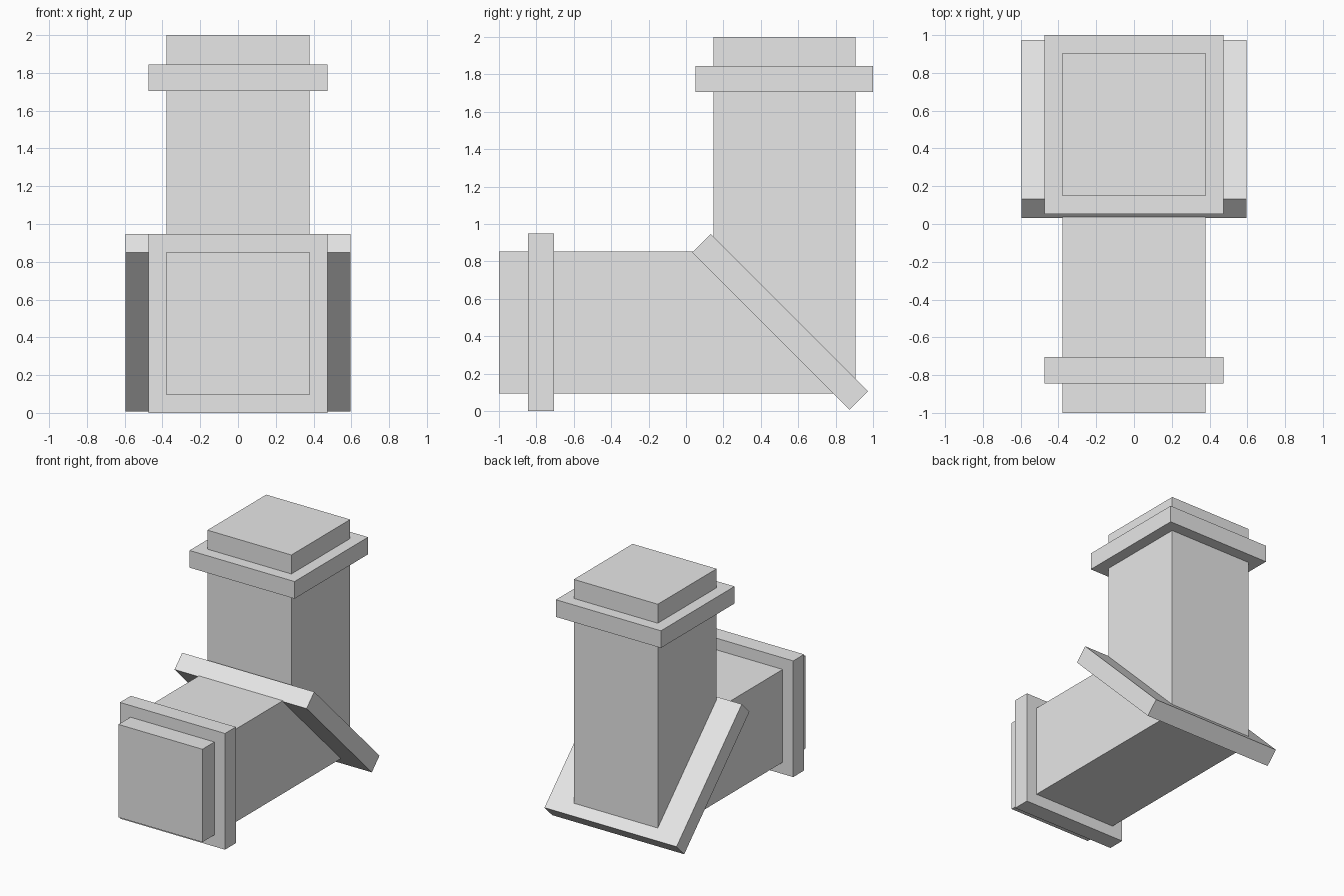
import bpy, bmesh
from mathutils import Matrix, Vector
from math import radians

if "Cube" in bpy.data.objects:
    bpy.data.objects.remove(bpy.data.objects["Cube"])

metal = bpy.data.materials.new("light grey metal")
metal.diffuse_color = (0.8, 0.8, 0.8, 1)
metal.use_nodes = True
metal.node_tree.nodes["Principled BSDF"].inputs["Base Color"].default_value = metal.diffuse_color

R = 0.379            # half width of the square duct
C = 0.474            # half width of the collars
CY, CZ = 0.526, 0.474    # centre lines of the upright and level ducts
PLATE = Vector((0, 0.503, 0.477))   # centre of the diagonal flange
MITRE = Vector((0, 1, 1)).normalized()


def box(name, lo, hi, rot=None, keep=0):
    """Box from lo to hi; keep = +1/-1 cuts it at the mitre plane."""
    lo, hi = Vector(lo), Vector(hi)
    bm = bmesh.new()
    bmesh.ops.create_cube(bm, size=1)
    m = Matrix.Translation((lo + hi) / 2)
    if rot:
        m = m @ rot
    bmesh.ops.transform(bm, matrix=m @ Matrix.Diagonal((*(hi - lo), 1)), verts=bm.verts)
    if keep:
        geom = bm.verts[:] + bm.edges[:] + bm.faces[:]
        cut = bmesh.ops.bisect_plane(bm, geom=geom, plane_co=PLATE, plane_no=MITRE,
                                     clear_outer=keep < 0, clear_inner=keep > 0)
        edges = [e for e in cut["geom_cut"] if isinstance(e, bmesh.types.BMEdge)]
        bmesh.ops.contextual_create(bm, geom=edges)
    bmesh.ops.recalc_face_normals(bm, faces=bm.faces)
    me = bpy.data.meshes.new(name)
    bm.to_mesh(me)
    bm.free()
    me.materials.append(metal)
    ob = bpy.data.objects.new(name, me)
    bpy.context.collection.objects.link(ob)
    return ob


# Two square ducts, mitred inside the diagonal flange
box("upright_duct", (-R, CY - R, 0), (R, CY + R, 2), keep=1)
box("level_duct", (-R, -1, CZ - R), (R, 1, CZ + R), keep=-1)

# Collars near the open ends
box("upper_collar", (-C, CY - C, 1.705), (C, CY + C, 1.845))
box("front_collar", (-C, -0.845, CZ - C), (C, -0.705, CZ + C))

# Diagonal flange at the elbow
half = Vector((0.596, 0.595, 0.07))
box("elbow_flange", PLATE - half, PLATE + half, rot=Matrix.Rotation(radians(-45), 4, 'X'))
